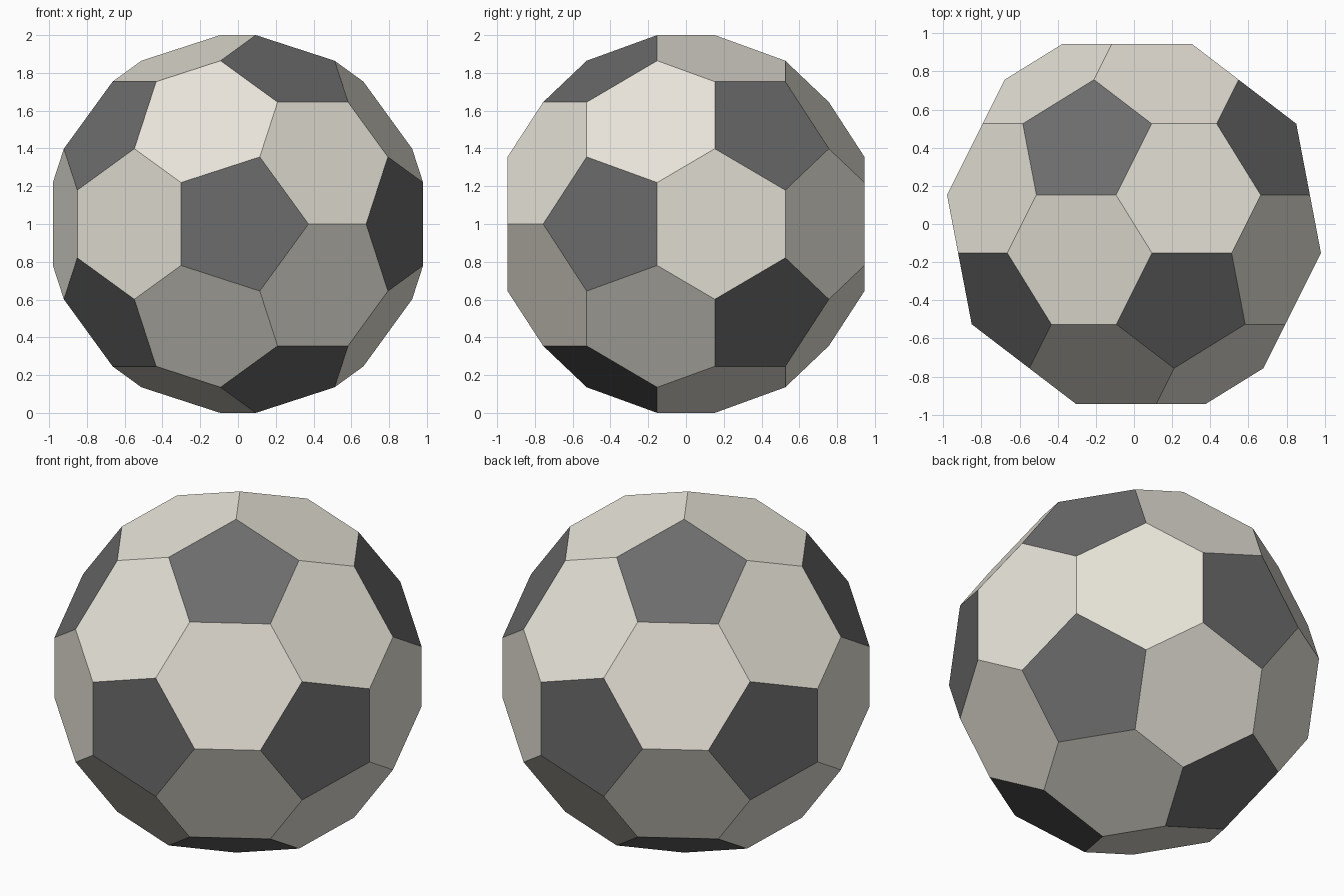
import bpy, bmesh
from math import radians
from mathutils import Matrix

if "Cube" in bpy.data.objects:
    bpy.data.objects.remove(bpy.data.objects["Cube"])

R = 1.1756      # circumradius of the uncut icosahedron
CUT = 35.5      # corner cut, percent of edge length


def material(name, rgb):
    m = bpy.data.materials.new(name)
    m.diffuse_color = (*rgb, 1)
    m.use_nodes = True
    m.node_tree.nodes["Principled BSDF"].inputs["Base Color"].default_value = m.diffuse_color
    return m


# Ball: icosahedron with its corners cut off, one pentagon facing the front
bm = bmesh.new()
bmesh.ops.create_icosphere(bm, subdivisions=1, radius=R)
bmesh.ops.bevel(bm, geom=bm.verts[:], offset=CUT, offset_type='PERCENT',
                segments=1, profile=0.5, affect='VERTICES')
bmesh.ops.rotate(bm, verts=bm.verts[:], matrix=Matrix.Rotation(radians(90), 3, 'X'))
bmesh.ops.translate(bm, verts=bm.verts[:], vec=(0, 0, 1))
bmesh.ops.recalc_face_normals(bm, faces=bm.faces[:])

# Dark pentagons, light hexagons
for f in bm.faces:
    f.smooth = False
    f.material_index = 1 if len(f.verts) == 5 else 0

mesh = bpy.data.meshes.new("ball")
bm.to_mesh(mesh)
bm.free()
mesh.materials.append(material("light_panel", (0.8, 0.77, 0.69)))
mesh.materials.append(material("dark_panel", (0.15, 0.15, 0.15)))
bpy.context.collection.objects.link(bpy.data.objects.new("ball", mesh))
